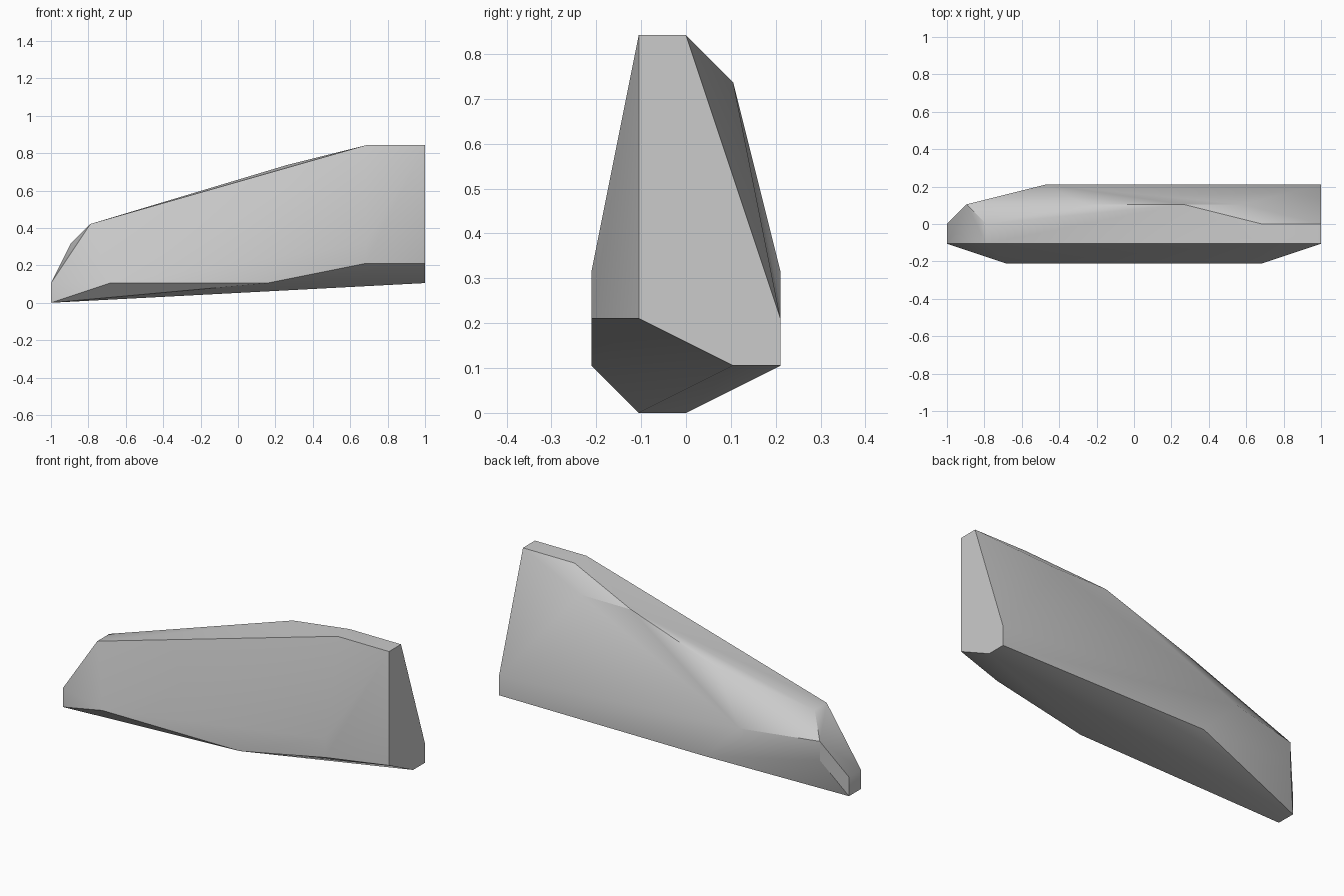
import bpy
import bmesh
import math

cube = bpy.data.objects.get("Cube")
if cube:
    bpy.data.objects.remove(cube, do_unlink=True)

UNIT = 2 / 19  # spacing of the design lattice

# Stone: each ridge runs along the length as (step from right end, y, z)
ridges = {
    "top_front": [(0, -1, 1), (2, -1, 4), (16, -1, 8), (19, -1, 8)],
    "top_back": [(0, 0, 1), (2, 0, 4), (16, 0, 8), (19, 0, 8)],
    "front_belly": [(3, -2, 1), (11, -2, 1), (16, -2, 2), (16, -2, 3), (19, -1, 2)],
    "back_shoulder": [(1, 1, 3), (7, 1, 5.3), (12, 1, 7), (15, 1, 7)],
    "back_belly": [(1, 1, 2), (5, 2, 3), (7, 2, 1), (19, 2, 2), (19, 2, 1)],
    "underside": [(0, -1, 0), (0, 0, 0), (19, 1, 1)],
}

bm = bmesh.new()
for ridge in ridges.values():
    for step, y, z in ridge:
        bm.verts.new((step * UNIT - 1, y * UNIT, z * UNIT))

# Wrap the ridges in a faceted skin and merge the flat areas
hull = bmesh.ops.convex_hull(bm, input=bm.verts)
loose = {v for v in hull["geom_interior"] + hull["geom_unused"]
         if isinstance(v, bmesh.types.BMVert)}
bmesh.ops.delete(bm, geom=list(loose), context="VERTS")
bmesh.ops.dissolve_limit(bm, angle_limit=math.radians(0.5),
                         verts=bm.verts, edges=bm.edges)
bmesh.ops.recalc_face_normals(bm, faces=bm.faces)

mesh = bpy.data.meshes.new("stone")
bm.to_mesh(mesh)
bm.free()
stone = bpy.data.objects.new("stone", mesh)
bpy.context.collection.objects.link(stone)

# Plain grey surface
grey = bpy.data.materials.new("stone_grey")
grey.use_nodes = True
colour = (0.6, 0.6, 0.6, 1)
grey.diffuse_color = colour
grey.node_tree.nodes["Principled BSDF"].inputs["Base Color"].default_value = colour
mesh.materials.append(grey)

# Soft facets with the hard ridges kept
bpy.ops.object.select_all(action="DESELECT")
stone.select_set(True)
bpy.context.view_layer.objects.active = stone
bpy.ops.object.shade_smooth_by_angle(angle=math.radians(30))
